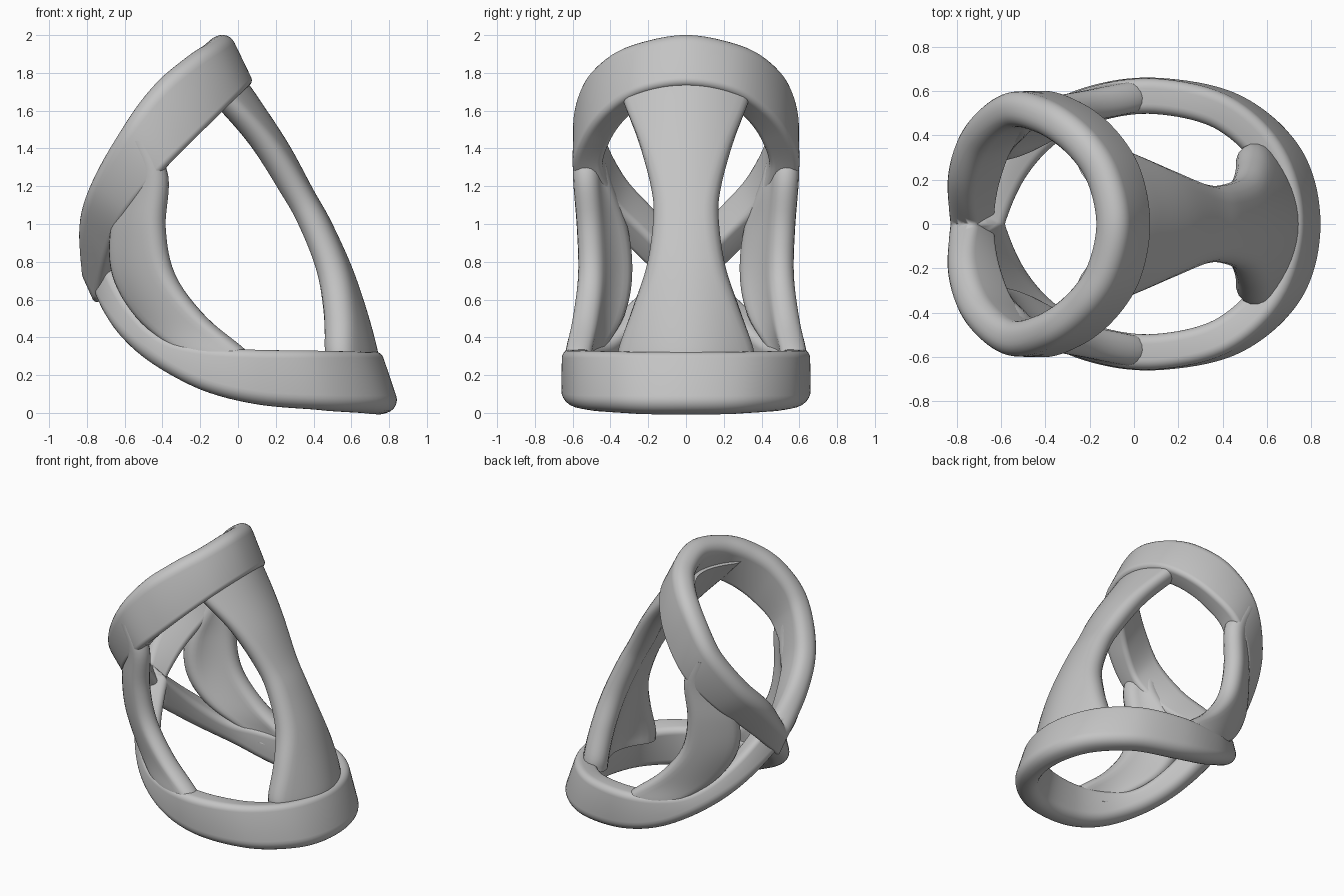
import bpy, bmesh, math
from mathutils import Vector

if "Cube" in bpy.data.objects:
    bpy.data.objects.remove(bpy.data.objects["Cube"])

grey = bpy.data.materials.new("plain_grey")
grey.use_nodes = True
grey.diffuse_color = (0.55, 0.55, 0.55, 1)
grey.node_tree.nodes["Principled BSDF"].inputs["Base Color"].default_value = (0.55, 0.55, 0.55, 1)


def spline(points, steps, symmetric=False):
    """Smooth curve through points; a symmetric one leaves y = 0 at a right angle."""
    p = [Vector(q) for q in points]
    first = p[1] * Vector((1, -1, 1)) if symmetric else 2 * p[0] - p[1]
    p = [first] + p + [2 * p[-1] - p[-2]]
    out = []
    for i in range(1, len(p) - 2):
        a, b, c, d = p[i - 1:i + 3]
        for s in range(steps):
            t = s / steps
            out.append(0.5 * (2 * b + (c - a) * t + (2 * a - 5 * b + 4 * c - d) * t * t
                              + (3 * b - a - 3 * c + d) * t ** 3))
    return out + [p[-2]]


def loft(name, sections, halved=False, mirror=True):
    """Skin over closed sections; a halved part is cut at y = 0 before mirroring."""
    bm = bmesh.new()
    rows = [[bm.verts.new(v) for v in sec] for sec in sections]
    n = len(rows[0])
    for a, b in zip(rows, rows[1:]):
        for i in range(n):
            bm.faces.new((a[i], a[(i + 1) % n], b[(i + 1) % n], b[i]))
    ends = [bm.faces.new(rows[0]), bm.faces.new(rows[-1])]
    bmesh.ops.recalc_face_normals(bm, faces=bm.faces[:])
    if halved:
        bmesh.ops.delete(bm, geom=ends, context="FACES_ONLY")
        bmesh.ops.bisect_plane(bm, geom=bm.verts[:] + bm.edges[:] + bm.faces[:], dist=0.0001,
                               plane_co=(0, 0, 0), plane_no=(0, 1, 0), clear_inner=True)
    me = bpy.data.meshes.new(name)
    bm.to_mesh(me)
    bm.free()
    ob = bpy.data.objects.new(name, me)
    bpy.context.collection.objects.link(ob)
    me.materials.append(grey)
    if mirror:
        m = ob.modifiers.new("mirror", "MIRROR")
        m.use_axis = (False, True, False)
    bpy.ops.object.select_all(action="DESELECT")
    bpy.context.view_layer.objects.active = ob
    ob.select_set(True)
    bpy.ops.object.shade_smooth_by_angle(angle=math.radians(40))


def band(name, low, high, r_low, r_high, thick=0.16):
    """Half loop between two outer rails, thickened inward with rounded rims."""
    lo, hi = spline(low, 9, True), spline(high, 9, True)
    mid = [(a + b) / 2 for a, b in zip(lo, hi)]
    sections = []
    for i, (a, b) in enumerate(zip(lo, hi)):
        along = Vector((0, 1, 0)) if i == 0 else mid[min(i + 1, len(mid) - 1)] - mid[i - 1]
        width = (b - a).length
        up = (b - a).normalized()
        inward = up.cross(along).normalized()
        corners = [(r_low, r_low, r_low, 180), (thick - r_low, r_low, r_low, 270),
                   (thick - r_high, width - r_high, r_high, 0), (r_high, width - r_high, r_high, 90)]
        sec = []
        for cx, cy, r, start in corners:
            for k in range(7):
                ang = math.radians(start + 15 * k)
                sec.append(a + inward * (cx + r * math.cos(ang)) + up * (cy + r * math.sin(ang)))
        sections.append(sec)
    loft(name, sections, halved=True)


def slab(line, thick):
    """Closed section around a level line, thickened to its left, with round ends."""
    n = len(line)
    tang = [(line[min(i + 1, n - 1)] - line[max(i - 1, 0)]).normalized() for i in range(n)]
    side = [Vector((-t.y, t.x, 0)).normalized() for t in tang]
    r = thick / 2
    sec = [p.copy() for p in line]
    for end, sign in ((n - 1, 1), (0, -1)):
        c = line[end] + side[end] * r
        for k in range(1, 8):
            ang = math.pi * k / 8
            sec.append(c - side[end] * r * math.cos(ang) * sign + tang[end] * r * math.sin(ang) * sign)
        if sign == 1:
            sec += [p + s * thick for p, s in zip(reversed(line), reversed(side))]
    return sec


# Lower loop: ring that rises to a point at the -x side
band("lower_loop",
     [(0.86, 0, 0.025), (0.775, 0.335, 0.025), (0.5, 0.58, 0.025), (0.12, 0.66, 0.045),
      (-0.2, 0.625, 0.12), (-0.47, 0.5, 0.26), (-0.67, 0.28, 0.43), (-0.78, 0, 0.63), (-0.8, -0.28, 0.86)],
     [(0.755, 0, 0.335), (0.665, 0.34, 0.335), (0.43, 0.57, 0.335), (0.1, 0.655, 0.335),
      (-0.2, 0.615, 0.355), (-0.42, 0.5, 0.42), (-0.61, 0.29, 0.61), (-0.74, 0, 0.88), (-0.79, -0.28, 1.15)],
     0.07, 0.045)

# Upper loop: tilted ring that falls to the same point
band("upper_loop",
     [(0.085, 0, 1.745), (0.04, 0.25, 1.705), (-0.075, 0.43, 1.595), (-0.23, 0.55, 1.445),
      (-0.41, 0.6, 1.27), (-0.59, 0.5, 1.06), (-0.69, 0.29, 0.85), (-0.755, 0, 0.57), (-0.74, -0.28, 0.3)],
     [(-0.05, 0, 2.025), (-0.105, 0.25, 1.985), (-0.225, 0.43, 1.905), (-0.41, 0.56, 1.755),
      (-0.61, 0.59, 1.52), (-0.785, 0.45, 1.24), (-0.865, 0.24, 1.01), (-0.85, 0, 0.78), (-0.79, -0.28, 0.54)],
     0.035, 0.072)

# Front strut: waisted curved plate, rows of (x, half width, z)
rows = spline([(0.03, 0.33, 1.78), (0.12, 0.295, 1.65), (0.27, 0.195, 1.42), (0.4, 0.12, 1.18),
               (0.49, 0.11, 1.02), (0.6, 0.15, 0.78), (0.68, 0.24, 0.55), (0.735, 0.32, 0.35),
               (0.75, 0.33, 0.25)], 6)
sections = []
for x, half, z in rows:
    ys = [half * (k / 8 - 1) for k in range(17)]
    sections.append(slab([Vector((x - 1.2 * y * y, y, z)) for y in ys], 0.17))
loft("front_strut", sections, mirror=False)

# Side struts: webs between the loops, from a free edge to the crossing
free_edge = spline([(-0.54, 0.595, 1.44), (-0.465, 0.593, 1.25), (-0.485, 0.57, 0.98),
                    (-0.43, 0.565, 0.73), (-0.26, 0.595, 0.51), (-0.03, 0.637, 0.33), (0.01, 0.637, 0.25)], 6)
rear_edge = spline([(-0.6, 0.56, 1.44), (-0.57, 0.52, 1.25), (-0.66, 0.42, 0.98),
                    (-0.65, 0.4, 0.73), (-0.52, 0.45, 0.51), (-0.3, 0.57, 0.33), (-0.18, 0.6, 0.25)], 6)
sections = []
for a, b in zip(free_edge, rear_edge):
    bulge = Vector((-0.04, 0.05, 0)) * (a - b).length
    line = [a.lerp(b, k / 8) + bulge * (k / 8) * (1 - k / 8) * 4 for k in range(9)]
    sections.append(slab(line, 0.14))
loft("side_struts", sections)
